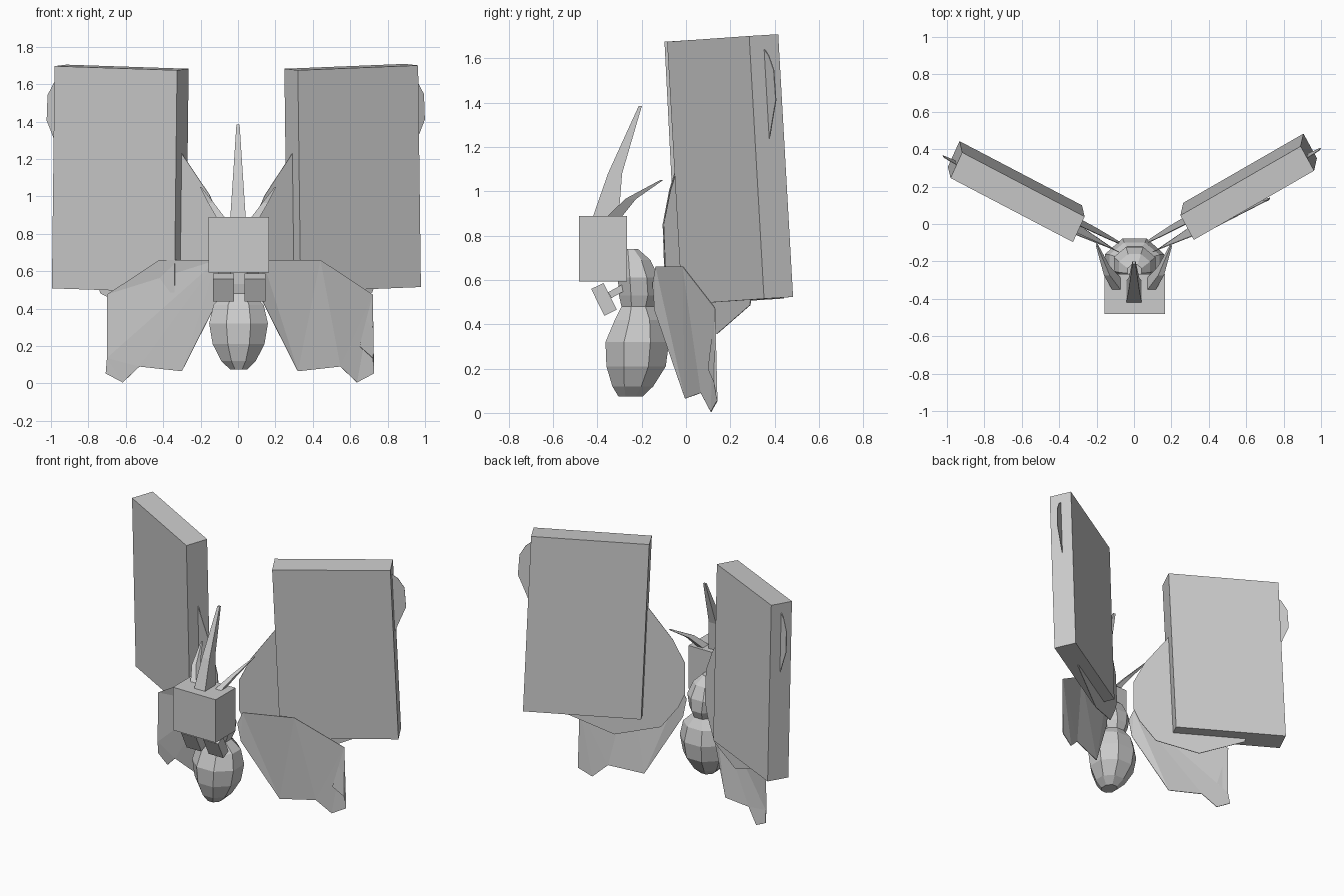
import bpy, bmesh, math
from mathutils import Vector, Matrix

if "Cube" in bpy.data.objects:
    bpy.data.objects.remove(bpy.data.objects["Cube"], do_unlink=True)

grey = bpy.data.materials.new("plain grey")
grey.use_nodes = True
COLOUR = (0.6, 0.6, 0.6, 1)
grey.diffuse_color = COLOUR
grey.node_tree.nodes["Principled BSDF"].inputs["Base Color"].default_value = COLOUR


def finish(name, bm):
    """Turn a bmesh into a flat shaded grey object."""
    bmesh.ops.recalc_face_normals(bm, faces=bm.faces)
    mesh = bpy.data.meshes.new(name)
    bm.to_mesh(mesh)
    bm.free()
    mesh.materials.append(grey)
    obj = bpy.data.objects.new(name, mesh)
    bpy.context.collection.objects.link(obj)
    return obj


def box(name, centre, size, tilt=0):
    bm = bmesh.new()
    matrix = (Matrix.Translation(centre) @ Matrix.Rotation(tilt, 4, 'X')
              @ Matrix.Diagonal((*size, 1)))
    bmesh.ops.create_cube(bm, size=1, matrix=matrix)
    return finish(name, bm)


def loft(name, rings, sides):
    """Skin a stack of horizontal rings: (centre, x radius, y radius)."""
    bm = bmesh.new()
    loops = []
    for centre, rx, ry in rings:
        loop = []
        for i in range(sides):
            a = math.tau * (i + 0.5) / sides
            loop.append(bm.verts.new(Vector(centre) + Vector((rx * math.cos(a), ry * math.sin(a), 0))))
        loops.append(loop)
    for low, high in zip(loops, loops[1:]):
        for i in range(sides):
            j = (i + 1) % sides
            bm.faces.new((low[i], low[j], high[j], high[i]))
    bm.faces.new(loops[0])
    bm.faces.new(loops[-1])
    return finish(name, bm)


def sheet(name, points):
    """Thin wing cut from an outline."""
    bm = bmesh.new()
    face = bm.faces.new([bm.verts.new(p) for p in points])
    bmesh.ops.triangulate(bm, faces=[face])
    obj = finish(name, bm)
    mod = obj.modifiers.new("thickness", 'SOLIDIFY')
    mod.thickness = 0.004
    mod.offset = 0
    return obj


def slab(name, corner, across, down, depth):
    """Leaning block spanned by three edges from its front inner top corner."""
    frame = Matrix((across, depth, down)).transposed().to_4x4()
    bm = bmesh.new()
    bmesh.ops.create_cube(bm, size=1, matrix=Matrix.Translation(corner) @ frame
                          @ Matrix.Translation((0.5, 0.5, 0.5)))
    return finish(name, bm)


# Upper wing outline, as fractions across and down its block
upper_outline = [(0.03, 0.355), (-0.23, 0.56), (-0.34, 0.69), (-0.35, 0.865),
                 (-0.30, 0.94), (-0.16, 1.06), (0.23, 1.12), (0.65, 1.02),
                 (0.9, 0.6), (1.0, 0.395), (1.06, 0.31), (1.105, 0.25),
                 (1.1, 0.135), (1.05, 0.08), (1.0, 0.055), (0.9, 0.07)]

# Lower wing outline on the left side
lower_outline = [(0.12, -0.136, 0.66), (0.43, -0.014, 0.66), (0.71, 0.13, 0.475),
                 (0.64, 0.10, 0.198), (0.71, 0.127, 0.136), (0.717, 0.14, 0.053),
                 (0.626, 0.113, 0.005), (0.537, 0.068, 0.09), (0.31, -0.003, 0.065),
                 (0.11, -0.14, 0.46), (0.09, -0.15, 0.58)]

# Wing blocks: front inner top corner, then edges across, down and back
blocks = {
    "left": ((0.32, -0.085, 1.674), (0.643, 0.37, 0.026), (0.015, 0.067, -1.185), (-0.072, 0.131, 0.008)),
    "right": ((-0.326, -0.097, 1.674), (-0.655, 0.343, 0.022), (-0.014, 0.06, -1.188), (0.062, 0.137, 0.008)),
}

for side, edges in blocks.items():
    s = 1 if side == "left" else -1
    corner, across, down, depth = (Vector(e) for e in edges)
    slab(side + "_wing_block", corner, across, down, depth)
    middle = corner + depth / 2
    sheet(side + "_upper_wing", [middle + across * u + down * v for u, v in upper_outline])
    sheet(side + "_lower_wing", [(s * x + 0.01, y, z) for x, y, z in lower_outline])
    # Feelers, jaws and the stubs that hold them
    loft(side + "_feeler", [((s * 0.075, -0.345, 0.86), 0.035, 0.05),
                            ((s * 0.145, -0.25, 0.965), 0.022, 0.035),
                            ((s * 0.2, -0.11, 1.05), 0.005, 0.01)], 4)
    box(side + "_jaw", (s * 0.084 + 0.006, -0.37, 0.512), (0.113, 0.062, 0.135), 0.46)
    box(side + "_jaw_stub", (s * 0.05, -0.30, 0.555), (0.03, 0.1, 0.03), 0.5)

# Head and its bent horn
box("head", (0.004, -0.374, 0.741), (0.326, 0.216, 0.296))
loft("horn", [((0, -0.365, 0.87), 0.06, 0.085), ((0, -0.32, 1.08), 0.04, 0.045),
              ((0, -0.206, 1.385), 0.012, 0.01)], 4)

# Faceted body: centre y, height, x radius, y radius
abdomen = [(-0.25, 0.075, 0.05, 0.06), (-0.24, 0.12, 0.1, 0.1),
           (-0.225, 0.21, 0.15, 0.145), (-0.22, 0.32, 0.17, 0.155),
           (-0.21, 0.42, 0.145, 0.12), (-0.215, 0.485, 0.075, 0.08)]
thorax = [(-0.215, 0.47, 0.075, 0.08), (-0.21, 0.53, 0.1, 0.1),
          (-0.215, 0.61, 0.12, 0.1), (-0.23, 0.69, 0.09, 0.075),
          (-0.25, 0.74, 0.04, 0.035)]
for name, rows in (("abdomen", abdomen), ("thorax", thorax)):
    loft(name, [((0.003, y, z), rx, ry) for y, z, rx, ry in rows], 8)
